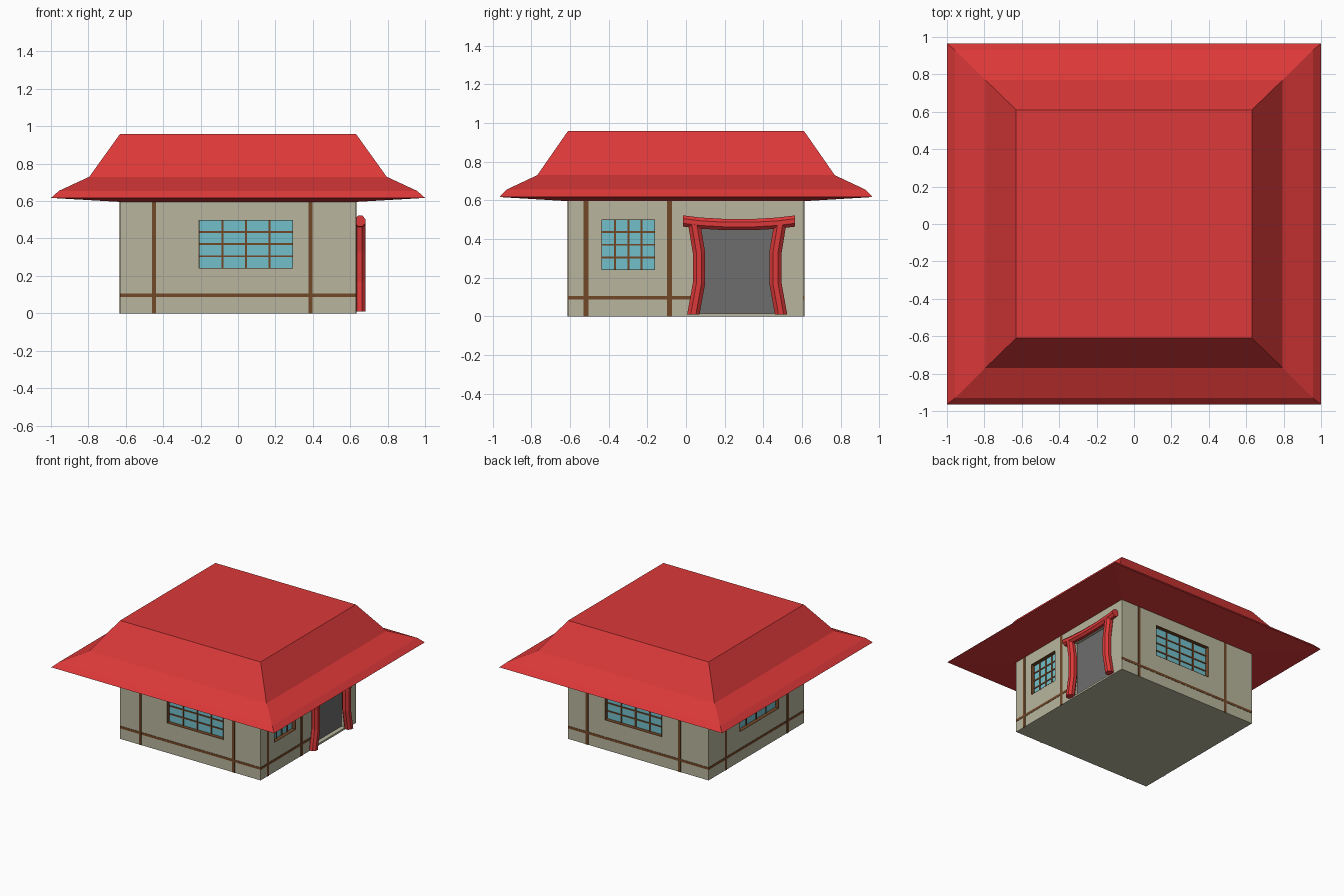
import bpy, bmesh
from math import pi, cos, sin
from mathutils import Matrix, Vector

if "Cube" in bpy.data.objects:
    bpy.data.objects.remove(bpy.data.objects["Cube"])


def material(name, r, g, b):
    m = bpy.data.materials.new(name)
    m.diffuse_color = (r, g, b, 1)
    m.use_nodes = True
    m.node_tree.nodes["Principled BSDF"].inputs["Base Color"].default_value = m.diffuse_color
    return m


RED = material("red paint", 0.72, 0.04, 0.04)
PLASTER = material("plaster", 0.48, 0.47, 0.34)
WOOD = material("brown wood", 0.17, 0.065, 0.022)
GLASS = material("blue glass", 0.17, 0.52, 0.60)
DARK = material("dark grey", 0.155, 0.155, 0.155)

HX, HY, WALL_TOP = 0.63, 0.61, 0.60
# wall name -> (turn about z, distance of wall from centre, half width)
WALLS = {"front": (0, HY, HX), "right": (pi / 2, HX, HY),
         "back": (pi, HY, HX), "left": (-pi / 2, HX, HY)}


def finish(name, bm, mat):
    bmesh.ops.recalc_face_normals(bm, faces=bm.faces)
    me = bpy.data.meshes.new(name)
    bm.to_mesh(me)
    bm.free()
    ob = bpy.data.objects.new(name, me)
    bpy.context.collection.objects.link(ob)
    me.materials.append(mat)
    return ob


def add_box(bm, lo, hi, turn=0.0):
    lo, hi = Vector(lo), Vector(hi)
    m = (Matrix.Rotation(turn, 4, 'Z') @ Matrix.Translation((lo + hi) / 2)
         @ Matrix.Diagonal((*(hi - lo), 1)))
    bmesh.ops.create_cube(bm, size=1, matrix=m)


def wall_boxes(name, wall, rects, mat):
    """Each rect: u0, u1, z0, z1, depth outside, depth inside the wall face."""
    turn, d, _ = WALLS[wall]
    bm = bmesh.new()
    for u0, u1, z0, z1, out, inside in rects:
        add_box(bm, (u0, -d - out, z0), (u1, -d + inside, z1), turn)
    return finish(name, bm, mat)


def loft(name, rings, mat):
    """Skin a list of equal-sized rings and cap both ends."""
    bm = bmesh.new()
    vs = [[bm.verts.new(p) for p in ring] for ring in rings]
    n = len(rings[0])
    for a, b in zip(vs, vs[1:]):
        for i in range(n):
            bm.faces.new((a[i], a[(i + 1) % n], b[(i + 1) % n], b[i]))
    bm.faces.new(vs[0])
    bm.faces.new(vs[-1])
    return finish(name, bm, mat)


def pole(name, path, across, r=0.032, x=0.65):
    """Eight-sided beam following (y, z) points in the plane of the right wall."""
    angles = [pi / 8 + i * pi / 4 for i in range(8)]
    k = r / cos(pi / 8)
    rings = [[Vector((x + 0.95 * k * cos(a), y, z)) + Vector(across) * k * sin(a)
              for a in angles] for y, z in path]
    return loft(name, rings, RED)


# House body
bm = bmesh.new()
add_box(bm, (-HX, -HY, 0), (HX, HY, WALL_TOP))
body = finish("house_body", bm, PLASTER)


def cut(name, wall, u0, u1, z0, z1, depth):
    cutter = wall_boxes(name, wall, [(u0, u1, z0, z1, 0.1, depth)], PLASTER)
    mod = body.modifiers.new(name, 'BOOLEAN')
    mod.object = cutter
    mod.solver = 'EXACT'
    bpy.context.view_layer.objects.active = body
    bpy.ops.object.modifier_apply(modifier=name)
    bpy.data.objects.remove(cutter)


# Flared hip roof
profile = [(0.62, 0.60, 0.595), (1.0, 0.965, 0.617), (0.957, 0.93, 0.655),
           (0.795, 0.77, 0.73), (0.63, 0.61, 0.96)]
loft("roof", [[(sx * x, sy * y, z) for sx, sy in ((-1, -1), (1, -1), (1, 1), (-1, 1))]
              for x, y, z in profile], RED)

# Recessed windows with wooden reveals and lattice
Z0, Z1, DEPTH = 0.24, 0.50, 0.03
for wall, u0, u1 in (("front", -0.21, 0.295), ("right", -0.437, -0.16),
                     ("back", -0.30, 0.21), ("left", -0.215, 0.29)):
    cut(wall + "_window_hole", wall, u0, u1, Z0, Z1, DEPTH + 0.01)
    wall_boxes(wall + "_window_glass", wall, [(u0, u1, Z0, Z1, -DEPTH, DEPTH + 0.01)], GLASS)
    t, b = 0.003, 0.005
    rects = [(u0, u0 + t, Z0, Z1, 0.001, DEPTH), (u1 - t, u1, Z0, Z1, 0.001, DEPTH),
             (u0, u1, Z0, Z0 + t, 0.001, DEPTH), (u0, u1, Z1 - t, Z1, 0.001, DEPTH)]
    wall_boxes(wall + "_window_reveal", wall, rects, WOOD)
    bars = []
    for i in (1, 2, 3):
        u = u0 + (u1 - u0) * i / 4
        z = Z0 + (Z1 - Z0) * i / 4
        bars += [(u - b, u + b, Z0, Z1, -DEPTH + 0.006, DEPTH),
                 (u0, u1, z - b, z + b, -DEPTH + 0.005, DEPTH)]
    wall_boxes(wall + "_window_lattice", wall, bars, WOOD)

# Timber strips on the walls
for wall, posts, w in (("front", (-0.45, 0.387), 0.011), ("right", (-0.517, -0.085), 0.013),
                       ("back", (-0.46, 0.37), 0.011), ("left", (-0.39, 0.40), 0.013)):
    half = WALLS[wall][2]
    end = 0.03 if wall == "right" else half
    strips = [(u - w, u + w, 0, WALL_TOP, 0.003, 0.005) for u in posts]
    strips.append((-half, end, 0.086, 0.106, 0.002, 0.005))
    wall_boxes(wall + "_timber", wall, strips, WOOD)

# Doorway
cut("door_hole", "right", 0.055, 0.475, 0.015, 0.47, 0.045)
wall_boxes("door_panel", "right", [(0.055, 0.475, 0.015, 0.47, -0.035, 0.045)], DARK)

# Gate-style door surround: two bowed posts and a sagging lintel
post = [(-0.227, 0.01), (-0.198, 0.17), (-0.198, 0.33), (-0.222, 0.475)]
for side, s in (("left", 1), ("right", -1)):
    pole("door_post_" + side, [(0.265 + s * y, z) for y, z in post], (0, 1, 0))
sag = [(-0.29, 0.493), (-0.2, 0.482), (-0.08, 0.475)]
pole("door_lintel", [(0.275 + y, z) for y, z in sag]
     + [(0.275 - y, z) for y, z in reversed(sag)], (0, 0, 1), r=0.029, x=0.653)
